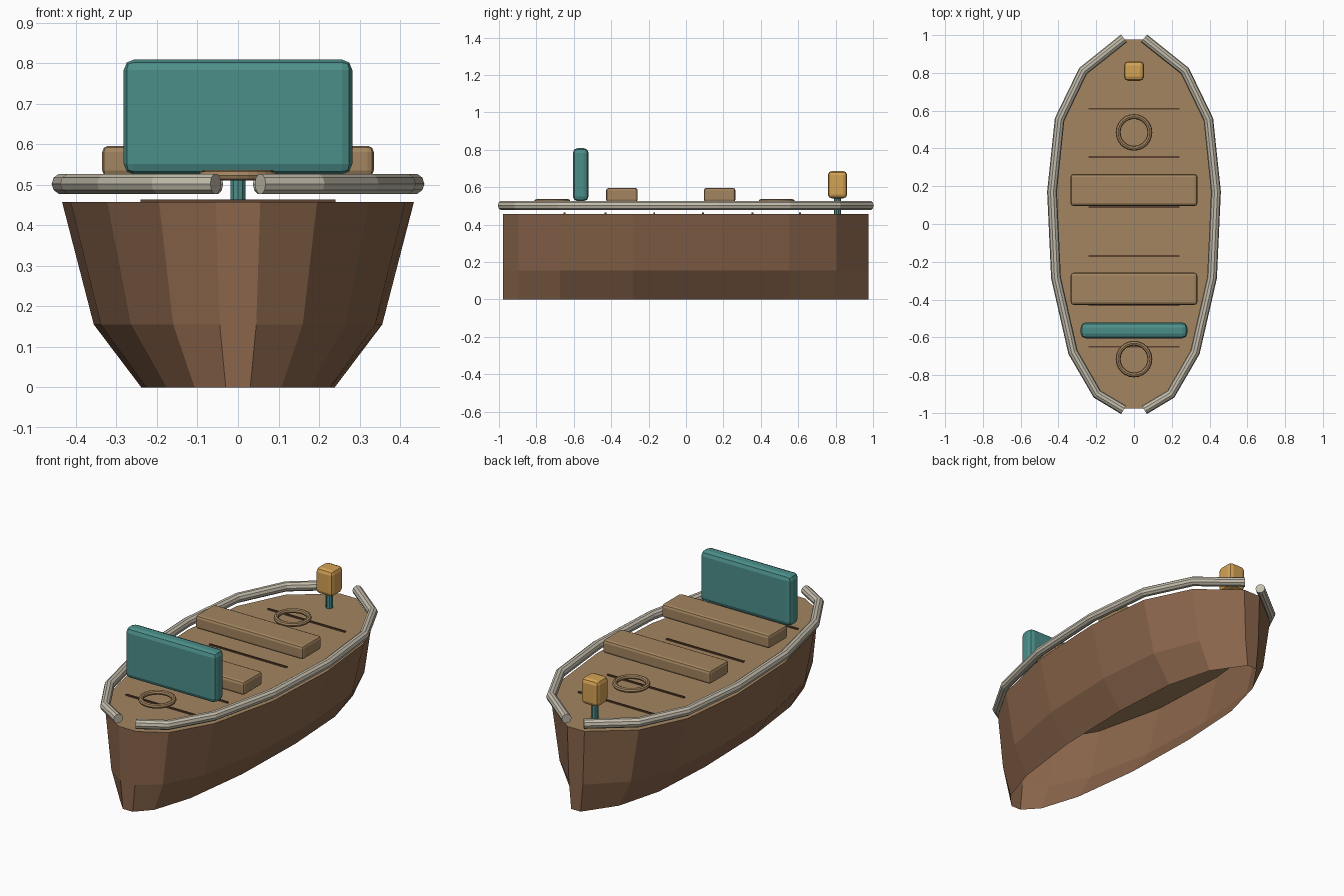
import bpy, bmesh
from mathutils import Matrix

cube = bpy.data.objects.get("Cube")
if cube:
    bpy.data.objects.remove(cube, do_unlink=True)


def material(name, *rgb):
    linear = [((c / 255 + 0.055) / 1.055) ** 2.4 for c in rgb] + [1]
    m = bpy.data.materials.new(name)
    m.use_nodes = True
    m.diffuse_color = linear
    m.node_tree.nodes["Principled BSDF"].inputs["Base Color"].default_value = linear
    return m


HULL = material("hull brown", 138, 101, 75)
DECK = material("deck tan", 164, 133, 96)
SEAM = material("seam dark brown", 92, 66, 48)
RAIL = material("rail pale grey", 196, 189, 172)
TEAL = material("teal", 76, 143, 138)
AMBER = material("amber", 212, 162, 84)


def add_object(name, bm, mat):
    mesh = bpy.data.meshes.new(name)
    bm.to_mesh(mesh)
    bm.free()
    mesh.materials.append(mat)
    obj = bpy.data.objects.new(name, mesh)
    bpy.context.collection.objects.link(obj)
    return obj


def box(name, center, size, mat, bevel=0):
    bm = bmesh.new()
    bmesh.ops.create_cube(bm, size=1)
    bmesh.ops.scale(bm, vec=size, verts=bm.verts)
    bmesh.ops.translate(bm, vec=center, verts=bm.verts)
    obj = add_object(name, bm, mat)
    if bevel:
        mod = obj.modifiers.new("rounded edges", "BEVEL")
        mod.width = bevel
        mod.segments = 2
    return obj


# Half outline of the boat from bow to stern, as (half width, y)
HALF = [(0.055, -0.978), (0.195, -0.895), (0.323, -0.675), (0.413, -0.283),
        (0.434, 0.17), (0.394, 0.55), (0.27, 0.805), (0.053, 0.977)]
OUTLINE = HALF + [(-x, y) for x, y in reversed(HALF)]
DECK_Z = 0.457

# Hull: flaring open-bottomed shell
bm = bmesh.new()
rings = [[bm.verts.new((x * s, y, z)) for x, y in OUTLINE]
         for s, z in ((0.55, 0), (0.82, 0.155), (1, DECK_Z))]
for low, high in zip(rings, rings[1:]):
    for i in range(len(low)):
        j = (i + 1) % len(low)
        bm.faces.new((low[i], low[j], high[j], high[i]))
add_object("hull", bm, HULL)

# Deck: flat sheet closing the top of the hull
bm = bmesh.new()
bm.faces.new([bm.verts.new((x, y, DECK_Z)) for x, y in OUTLINE])
add_object("deck", bm, DECK)

# Plank seams
for i, y in enumerate((-0.65, -0.43, -0.17, 0.09, 0.355, 0.61)):
    box(f"deck_seam_{i + 1}", (0, y, 0.46), (0.48, 0.01, 0.008), SEAM)

# Side rails: tubes open at bow and stern
for side, name in ((1, "left_rail"), (-1, "right_rail")):
    curve = bpy.data.curves.new(name, "CURVE")
    curve.dimensions = "3D"
    curve.bevel_depth = 0.026
    curve.bevel_resolution = 3
    curve.use_fill_caps = True
    spline = curve.splines.new("POLY")
    spline.points.add(len(HALF) - 1)
    spline.use_smooth = False
    for p, (x, y) in zip(spline.points, HALF):
        p.co = (side * x, y * 1.006, 0.502, 1)
    curve.materials.append(RAIL)
    bpy.context.collection.objects.link(bpy.data.objects.new(name, curve))

# Bench seats
for name, y in (("front_seat", -0.343), ("rear_seat", 0.18)):
    box(name, (0, y, 0.558), (0.67, 0.17, 0.076), DECK, 0.015)

# Rope rings
for name, y in (("front_ring", -0.715), ("rear_ring", 0.485)):
    bpy.ops.mesh.primitive_torus_add(
        location=(0, y, 0.523), major_radius=0.084, minor_radius=0.013,
        major_segments=24, minor_segments=8)
    ring = bpy.context.object
    ring.name = name
    ring.data.materials.append(DECK)

# Upright panel at the bow
box("front_panel", (0, -0.563, 0.667), (0.564, 0.084, 0.284), TEAL, 0.026)

# Stern lamp on its post
bm = bmesh.new()
bmesh.ops.create_cone(bm, cap_ends=True, segments=10, radius1=0.019, radius2=0.019,
                      depth=0.1, matrix=Matrix.Translation((0, 0.81, 0.505)))
add_object("lamp_post", bm, TEAL)
box("lamp", (0, 0.81, 0.613), (0.106, 0.104, 0.146), AMBER, 0.022)
